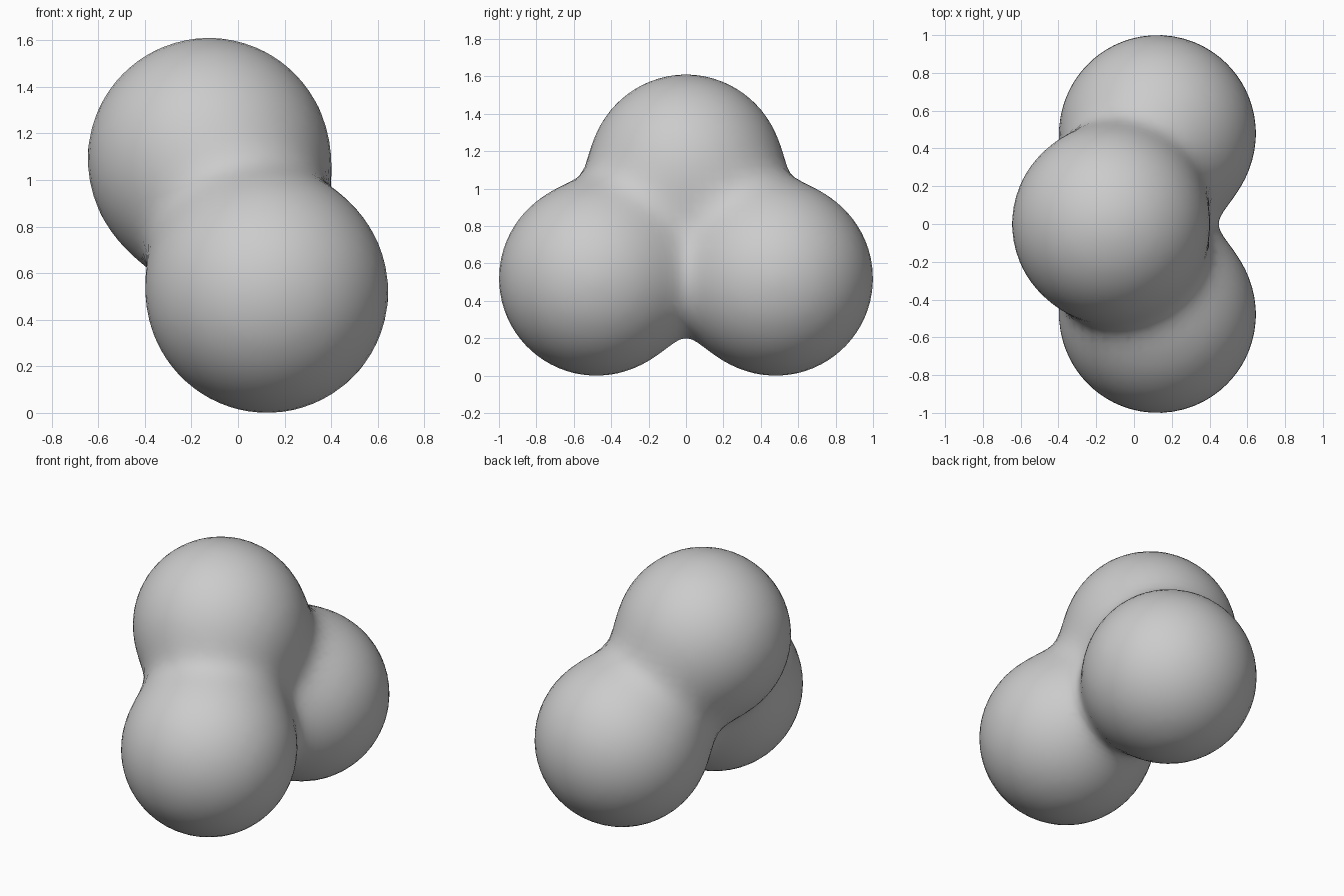
import bpy, bmesh, math
from mathutils import Vector, Matrix

if "Cube" in bpy.data.objects:
    bpy.data.objects.remove(bpy.data.objects["Cube"])

# Two lower lobes side by side and one upper lobe between them
R = 0.52
K = 0.082  # softness of the blend between lobes
CENTRES = [Vector((0.125, -0.48, 0.52)),
           Vector((0.125, 0.48, 0.52)),
           Vector((-0.125, 0.0, 1.09))]


def field(p):
    """Smooth union distance of the lobes and its gradient."""
    total, grad = 0.0, Vector()
    for c in CENTRES:
        v = p - c
        w = math.exp(-(v.length - R) / K)
        total += w
        grad += w * v.normalized()
    return -K * math.log(total), grad / total


# Overlapping spheres as the base volume
bm = bmesh.new()
for c in CENTRES:
    bmesh.ops.create_icosphere(bm, subdivisions=4, radius=R + 0.02,
                               matrix=Matrix.Translation(c))
mesh = bpy.data.meshes.new("blended_lobes")
bm.to_mesh(mesh)
bm.free()
body = bpy.data.objects.new("blended_lobes", mesh)
bpy.context.collection.objects.link(body)

# Fuse into a single skin
mod = body.modifiers.new("fuse", 'REMESH')
mod.mode = 'VOXEL'
mod.voxel_size = 0.06
deps = bpy.context.evaluated_depsgraph_get()
fused = bpy.data.meshes.new_from_object(body.evaluated_get(deps))
body.modifiers.clear()
body.data = fused

# Pull the skin onto the smoothly blended surface
for step in range(12):
    for v in fused.vertices:
        d, g = field(v.co)
        if g.length > 1e-4:
            move = -d * g / max(g.length_squared, 0.05)
            if move.length > 0.06:
                move *= 0.06 / move.length
            v.co += move
    # Even out stretched vertices between early pulls
    if step < 7:
        bm = bmesh.new()
        bm.from_mesh(fused)
        bmesh.ops.smooth_vert(bm, verts=bm.verts, factor=0.5,
                              use_axis_x=True, use_axis_y=True, use_axis_z=True)
        bm.to_mesh(fused)
        bm.free()

for p in fused.polygons:
    p.use_smooth = True
fused.update()
